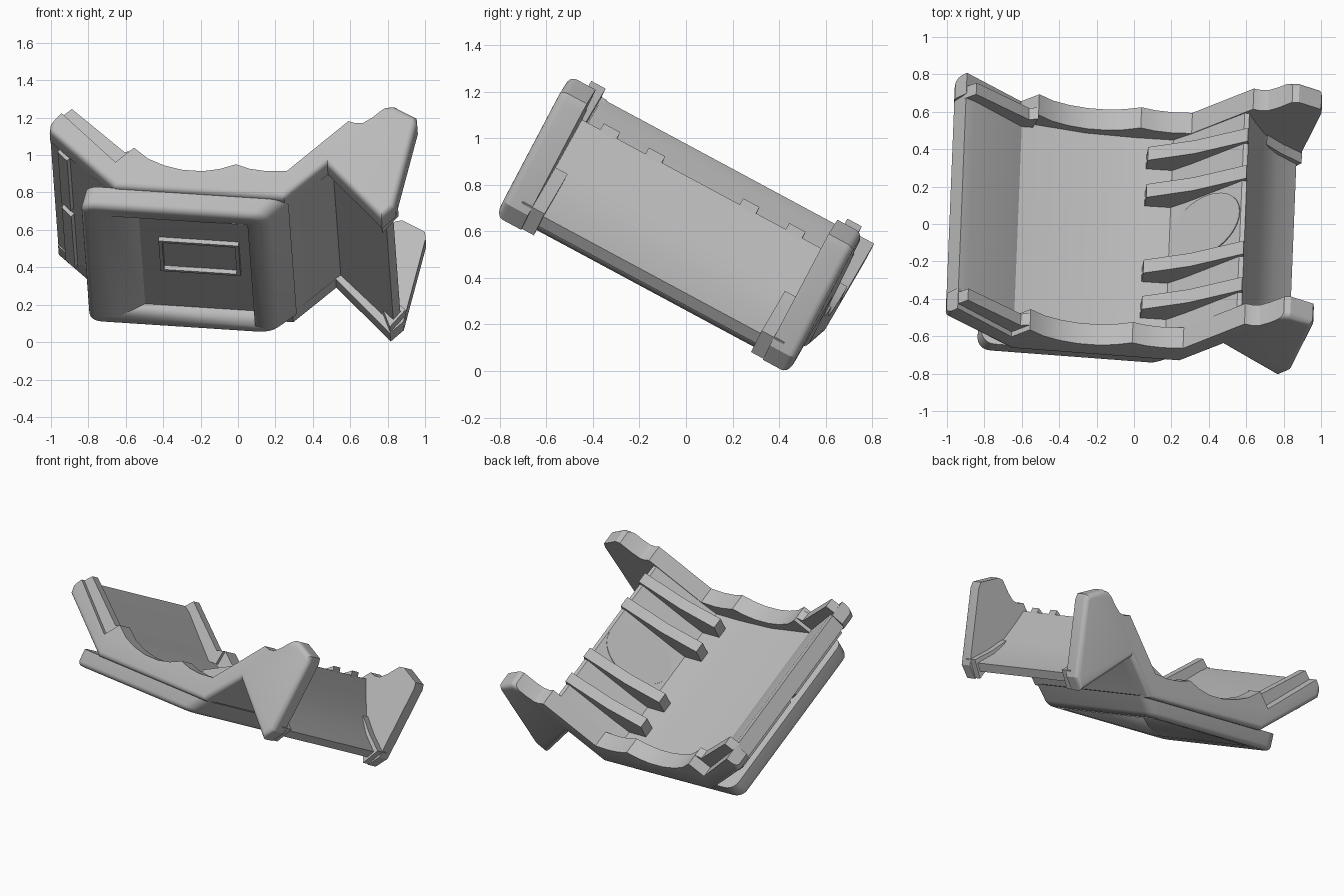
import bpy, bmesh
from math import radians
from mathutils import Matrix, Vector

if "Cube" in bpy.data.objects:
    bpy.data.objects.remove(bpy.data.objects["Cube"])

grey = bpy.data.materials.new("plain grey")
grey.use_nodes = True
grey.diffuse_color = (0.5, 0.5, 0.5, 1)
grey.node_tree.nodes["Principled BSDF"].inputs["Base Color"].default_value = (0.5, 0.5, 0.5, 1)

# Tilted frame of the cradle: across, along its length, up
across = Vector((1, -0.075, -0.065)).normalized()
along = Vector((0.025, 0.88, -0.472))
along = (along - across * along.dot(across)).normalized()
up = across.cross(along)
FRAME = Matrix.Translation((0, 0, 0.6)) @ Matrix((across, along, up)).transposed().to_4x4()


def finish(name, bm):
    bmesh.ops.recalc_face_normals(bm, faces=bm.faces)
    bm.transform(FRAME)
    mesh = bpy.data.meshes.new(name)
    bm.to_mesh(mesh)
    bm.free()
    mesh.materials.append(grey)
    ob = bpy.data.objects.new(name, mesh)
    bpy.context.collection.objects.link(ob)
    bpy.ops.object.select_all(action="DESELECT")
    ob.select_set(True)
    bpy.context.view_layer.objects.active = ob
    bpy.ops.object.shade_smooth_by_angle(angle=radians(23))
    return ob


def round_edges(bm, edges, radius):
    bmesh.ops.bevel(bm, geom=edges, offset=radius, segments=5, profile=0.5, affect="EDGES")


def prism(name, profile, start, end, round_at=None):
    """Extrude a cross-section along the length; round the underside and leg rim at one end."""
    bm = bmesh.new()
    face = bm.faces.new([bm.verts.new((u, start, w)) for u, w in profile])
    new = bmesh.ops.extrude_face_region(bm, geom=[face])["geom"]
    bmesh.ops.translate(bm, verts=[v for v in new if isinstance(v, bmesh.types.BMVert)],
                        vec=(0, end - start, 0))
    bmesh.ops.recalc_face_normals(bm, faces=bm.faces)
    if round_at is not None:
        rim = [e for e in bm.edges if all(abs(v.co.y - round_at) < 1e-5 for v in e.verts)
               and (max(f.normal.z for f in e.link_faces) < 0.3 or e.verts[0].co.x > 0.75)]
        round_edges(bm, rim, 0.035)
    return finish(name, bm)


def frustum(name, low, high, w0, w1, bevel=0):
    """Box between two rectangles (u0, u1, v0, v1) at two heights."""
    bm = bmesh.new()
    rings = []
    for (a, b, c, d), w in ((low, w0), (high, w1)):
        rings.append([bm.verts.new(p + (w,)) for p in ((a, c), (b, c), (b, d), (a, d))])
    bm.faces.new(rings[0])
    bm.faces.new(rings[1])
    for i in range(4):
        j = (i + 1) % 4
        bm.faces.new((rings[0][i], rings[0][j], rings[1][j], rings[1][i]))
    bmesh.ops.recalc_face_normals(bm, faces=bm.faces)
    if bevel:
        uprights = [e for e in bm.edges if abs(e.verts[0].co.z - e.verts[1].co.z) > 1e-5]
        round_edges(bm, uprights, bevel * 2)
        bmesh.ops.recalc_face_normals(bm, faces=bm.faces)
        base = [e for e in bm.edges if max(v.co.z for v in e.verts) < w0 + 1e-5]
        round_edges(bm, base, bevel)
    return finish(name, bm)


def cut(target, cutter):
    mod = target.modifiers.new("pocket", "BOOLEAN")
    mod.operation = "DIFFERENCE"
    mod.object = cutter
    mod.solver = "EXACT"
    cutter.hide_render = True
    cutter.hide_set(True)


# Trough between the end walls
prism("trough", [
    (-1.0, 0.15), (-0.945, 0.245), (-0.895, 0.215), (-0.62, -0.03), (-0.27, -0.095),
    (0.0, -0.105), (0.2, -0.1), (0.29, -0.015), (0.55, 0.262), (0.575, 0.265),
    (0.62, 0.16), (0.68, 0.04), (0.76, -0.065), (0.868, -0.155), (0.835, -0.205),
    (0.525, 0.075), (0.495, 0.05), (0.3, -0.165), (-0.64, -0.165)], -0.62, 0.61)

# End walls with scalloped tops and a pointed leg
wall = [
    (-1.0, 0.14), (-1.0, 0.18), (-0.945, 0.25), (-0.63, -0.025), (-0.54, 0.07),
    (-0.46, 0.01), (-0.37, -0.025), (-0.27, -0.045), (-0.16, -0.045), (-0.07, -0.025),
    (0.015, 0.01), (0.09, -0.012), (0.18, -0.02), (0.29, -0.01), (0.59, 0.315),
    (0.63, 0.305), (0.67, 0.31), (0.72, 0.35), (0.79, 0.425), (0.825, 0.43),
    (0.95, 0.37), (0.957, 0.33), (0.885, -0.18), (0.82, -0.255), (0.5, 0.05),
    (0.29, -0.175), (-0.62, -0.175)]
arm_strip = [(-0.95, 0.24), (-0.895, 0.295), (-0.59, 0.055), (-0.54, 0.07), (-0.56, -0.03), (-0.64, -0.03)]
foot = [(0.69, 0.04), (0.78, -0.05), (0.895, -0.14), (0.82, -0.25)]
for side, inner, outer, strip, label in ((-1, -0.6, -0.725, -0.66, "front"), (1, 0.58, 0.705, 0.59, "back")):
    prism(label + "_wall", wall, inner, outer, round_at=outer)
    prism(label + "_arm_strip", arm_strip, strip - 0.035, strip + 0.035)
    prism(label + "_foot", foot, inner - side * 0.06, inner + side * 0.05)

# Shallow tray below, hollowed from underneath
tray = frustum("tray", (-0.8, 0.2, -0.69, 0.63), (-0.78, 0.31, -0.7, 0.655), -0.285, -0.168, 0.035)
pocket = frustum("pocket_cutter", (-0.66, 0.1, -0.6, 0.54), (-0.5, 0.09, -0.56, 0.55), -0.30, -0.19)
cut(tray, pocket)

# Plain plaque frame on the pocket floor
for i, area in enumerate(((-0.4, 0.03, -0.22, -0.2), (-0.4, 0.03, 0.1, 0.12),
                          (-0.4, -0.38, -0.2, 0.1), (0.01, 0.03, -0.2, 0.1))):
    frustum("plaque_edge_%d" % i, area, area, -0.215, -0.185)

# Sloping ribs on the trough floor
rib = [(0.06, -0.14), (0.06, -0.005), (0.3, 0.11), (0.57, 0.295), (0.58, 0.25), (0.5, 0.15), (0.29, -0.1)]
for i, v in enumerate((-0.47, -0.25, 0.21, 0.435)):
    prism("rib_%d" % i, rib, v - 0.04, v + 0.04)

# Round pad on the slope between the middle ribs
bm = bmesh.new()
bmesh.ops.create_cone(bm, cap_ends=True, segments=40, radius1=0.18, radius2=0.18, depth=0.012)
bm.transform(Matrix.Translation((0.38, -0.02, 0.081)) @ Matrix.Rotation(radians(-46.6), 4, "Y")
             @ Matrix.Diagonal((1.35, 1, 1, 1)))
finish("round_pad", bm)

# Clip rails outside the arm
clip = [(-0.945, 0.115), (-0.955, 0.08), (-0.90, 0.03), (-0.88, 0.06)]
for label, a, b in (("front", -0.6, -0.03), ("back", 0.03, 0.62)):
    prism(label + "_clip_rail", clip, a, b)
